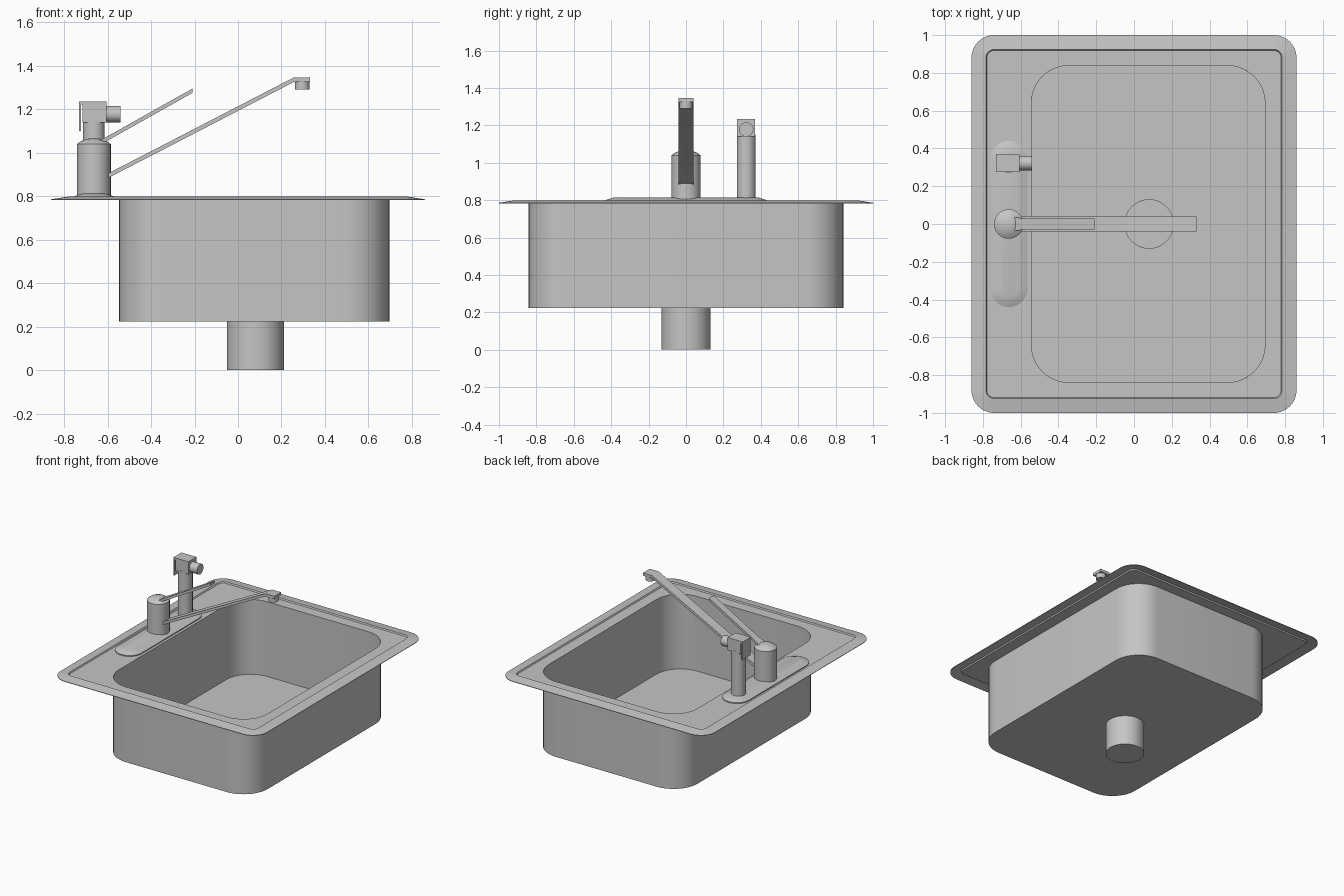
import bpy, bmesh, math
from mathutils import Matrix

cube = bpy.data.objects.get("Cube")
if cube:
    bpy.data.objects.remove(cube, do_unlink=True)

steel = bpy.data.materials.new("brushed steel grey")
steel.use_nodes = True
colour = (0.56, 0.56, 0.56, 1)
steel.diffuse_color = colour
steel.node_tree.nodes["Principled BSDF"].inputs["Base Color"].default_value = colour


def rounded(hx, hy, r, z, cx=0, cy=0, steps=10):
    """Rounded rectangle ring; a circle when hx = hy = r."""
    pts = []
    for i, (sx, sy) in enumerate([(1, 1), (-1, 1), (-1, -1), (1, -1)]):
        for k in range(steps + 1):
            a = (i + k / steps) * math.pi / 2
            pts.append((cx + sx * (hx - r) + r * math.cos(a),
                        cy + sy * (hy - r) + r * math.sin(a), z))
    return pts


def loft(name, rings, cap_start=True, cap_end=True, matrix=None, wall=0):
    """Skin a stack of rings that share one point count."""
    bm = bmesh.new()
    loops = [[bm.verts.new(p) for p in ring] for ring in rings]
    n = len(loops[0])
    for a, b in zip(loops, loops[1:]):
        for i in range(n):
            j = (i + 1) % n
            bm.faces.new((a[i], a[j], b[j], b[i]))
    if cap_start:
        bm.faces.new(loops[0][::-1])
    if cap_end:
        bm.faces.new(loops[-1])
    bmesh.ops.remove_doubles(bm, verts=bm.verts, dist=1e-5)
    bmesh.ops.recalc_face_normals(bm, faces=bm.faces)
    if matrix:
        bm.transform(matrix)
    mesh = bpy.data.meshes.new(name)
    bm.to_mesh(mesh)
    bm.free()
    mesh.materials.append(steel)
    obj = bpy.data.objects.new(name, mesh)
    bpy.context.collection.objects.link(obj)
    bpy.ops.object.select_all(action='DESELECT')
    obj.select_set(True)
    bpy.context.view_layer.objects.active = obj
    if wall:
        mod = obj.modifiers.new("sheet", 'SOLIDIFY')
        mod.thickness = wall
        mod.offset = 0
        bpy.ops.object.modifier_apply(modifier=mod.name)
    bpy.ops.object.shade_smooth_by_angle(angle=math.radians(30))
    return obj


def turned(name, profile, cx=0, cy=0, matrix=None):
    """Round part from (radius, z) pairs."""
    return loft(name, [rounded(r, r, r, z, cx, cy) for r, z in profile], matrix=matrix)


def strip(name, path, thick, cy=0):
    """Flat bar along (x, z, half width) stations."""
    return loft(name, [[(x, cy + s * w, z + u * thick / 2)
                        for s, u in ((-1, -1), (1, -1), (1, 1), (-1, 1))]
                       for x, z, w in path])


# Sink sheet: raised rim, deck, bowl and drain
BX, DX = 0.075, 0.08
loft("sink", [
    rounded(0.86, 1.0, 0.12, 0.784),
    rounded(0.785, 0.925, 0.045, 0.796),
    rounded(0.78, 0.92, 0.04, 0.787),
    rounded(0.62, 0.84, 0.2, 0.787, BX),
    rounded(0.62, 0.84, 0.2, 0.225, BX),
    rounded(0.13, 0.13, 0.13, 0.225, DX),
    rounded(0.13, 0.13, 0.13, 0.002, DX),
], cap_start=False, wall=0.004)

# Tap base plate with a softly sloped top
TX = -0.663
loft("base_plate", [rounded(r, 0.34 + r, r, z, TX)
                    for r, z in ((0.1, 0.785), (0.1, 0.796), (0.075, 0.806), (0.045, 0.814))])

# Tap body with a domed cap
turned("tap_body", [(0.078, 0.79), (0.078, 1.04), (0.06, 1.053), (0.035, 1.063), (0.012, 1.067)], TX)

# Lever and spout
strip("lever", [(-0.64, 1.045, 0.038), (-0.58, 1.077, 0.028), (-0.21, 1.285, 0.028)], 0.02)
strip("spout", [(-0.6, 0.893, 0.04), (0.255, 1.335, 0.04), (0.33, 1.335, 0.04)], 0.021)
turned("spout_outlet", [(0.034, 1.29), (0.034, 1.33)], 0.295)

# Side sprayer: post, head, nozzle and trigger
SY = 0.322
turned("sprayer_post", [(0.05, 0.79), (0.05, 1.15)], TX, SY)
strip("sprayer_head", [(-0.714, 1.1875, 0.048), (-0.605, 1.1875, 0.048)], 0.095, SY)
strip("trigger_top", [(-0.73, 1.228, 0.048), (-0.71, 1.228, 0.048)], 0.014, SY)
strip("trigger", [(-0.73, 1.165, 0.048), (-0.722, 1.165, 0.048)], 0.13, SY)
turned("sprayer_nozzle", [(0.038, 0), (0.038, 0.07)],
       matrix=Matrix.Translation((-0.61, SY, 1.178)) @ Matrix.Rotation(math.pi / 2, 4, 'Y'))
